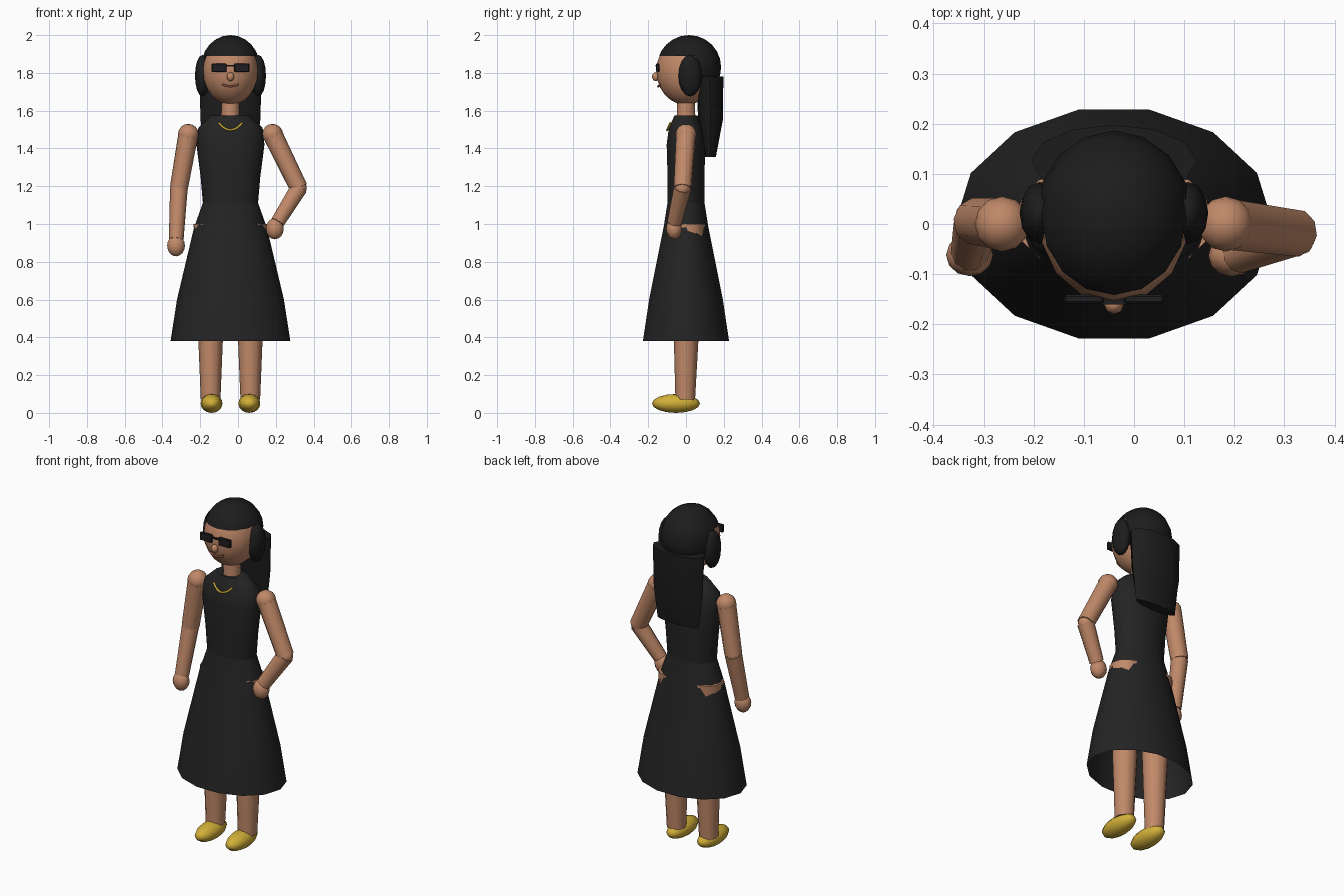
import bpy, bmesh, math
from mathutils import Vector

if "Cube" in bpy.data.objects:
    bpy.data.objects.remove(bpy.data.objects["Cube"])

CX = -0.04  # body centre line


def material(name, rgb):
    m = bpy.data.materials.new(name)
    m.diffuse_color = (*rgb, 1)
    m.use_nodes = True
    m.node_tree.nodes["Principled BSDF"].inputs["Base Color"].default_value = m.diffuse_color
    return m


SKIN = material("skin", (0.53, 0.25, 0.14))
DRESS = material("black_cloth", (0.017, 0.017, 0.017))
HAIR = material("black_hair", (0.012, 0.012, 0.012))
LENS = material("dark_lens", (0.013, 0.013, 0.015))
GOLD = material("gold", (0.64, 0.43, 0.04))
LIPS = material("lips", (0.27, 0.08, 0.05))


def finish(name, bm, mat, angle=50):
    bmesh.ops.recalc_face_normals(bm, faces=bm.faces)
    me = bpy.data.meshes.new(name)
    bm.to_mesh(me)
    bm.free()
    me.materials.append(mat)
    ob = bpy.data.objects.new(name, me)
    bpy.context.collection.objects.link(ob)
    bpy.ops.object.select_all(action='DESELECT')
    ob.select_set(True)
    bpy.context.view_layer.objects.active = ob
    bpy.ops.object.shade_smooth_by_angle(angle=math.radians(angle))
    return ob


def loft(name, rings, mat, sides=14, caps=True):
    """Stack elliptical rings given as (z, y, rx, ry)."""
    bm = bmesh.new()
    loops = []
    for z, y, rx, ry in rings:
        loops.append([bm.verts.new((CX + rx * math.cos(2 * math.pi * i / sides),
                                    y + ry * math.sin(2 * math.pi * i / sides), z))
                      for i in range(sides)])
    for a, b in zip(loops, loops[1:]):
        for i in range(sides):
            j = (i + 1) % sides
            bm.faces.new((a[i], a[j], b[j], b[i]))
    if caps:
        bm.faces.new(loops[0])
        bm.faces.new(loops[-1])
    return finish(name, bm, mat)


def limb(name, p, q, r1, r2, mat, sides=10):
    """Tapered cylinder from p to q."""
    p, q = Vector(p), Vector(q)
    bm = bmesh.new()
    bmesh.ops.create_cone(bm, cap_ends=True, segments=sides, radius1=r1,
                          radius2=r2, depth=(q - p).length)
    rot = (q - p).to_track_quat('Z', 'Y').to_matrix().to_4x4()
    bmesh.ops.transform(bm, matrix=rot, verts=bm.verts)
    bmesh.ops.translate(bm, vec=(p + q) / 2, verts=bm.verts)
    return finish(name, bm, mat)


def ball_mesh(c, r, u=12, v=8):
    bm = bmesh.new()
    bmesh.ops.create_uvsphere(bm, u_segments=u, v_segments=v, radius=1)
    bmesh.ops.scale(bm, vec=r, verts=bm.verts)
    bmesh.ops.translate(bm, vec=c, verts=bm.verts)
    return bm


def ball(name, c, r, mat, u=12, v=8):
    return finish(name, ball_mesh(c, r, u, v), mat, 60)


def box(name, c, size, mat, bevel=0.0):
    bm = bmesh.new()
    bmesh.ops.create_cube(bm, size=1)
    bmesh.ops.scale(bm, vec=size, verts=bm.verts)
    bmesh.ops.translate(bm, vec=c, verts=bm.verts)
    if bevel:
        bmesh.ops.bevel(bm, geom=bm.edges[:], offset=bevel, segments=1, affect='EDGES')
    return finish(name, bm, mat, 30)


def tube(name, pts, r, mat):
    cu = bpy.data.curves.new(name, 'CURVE')
    cu.dimensions = '3D'
    cu.bevel_depth = r
    cu.bevel_resolution = 1
    cu.use_fill_caps = True
    sp = cu.splines.new('POLY')
    sp.points.add(len(pts) - 1)
    for point, co in zip(sp.points, pts):
        point.co = (*co, 1)
    cu.materials.append(mat)
    ob = bpy.data.objects.new(name, cu)
    bpy.context.collection.objects.link(ob)
    return ob


# Dress
loft("skirt", [(0.38, 0, 0.317, 0.234), (0.6, 0, 0.283, 0.2),
               (0.98, 0, 0.193, 0.122), (1.115, 0, 0.145, 0.10)], DRESS, caps=False)
loft("bodice", [(1.10, 0, 0.145, 0.10), (1.25, 0, 0.158, 0.10), (1.42, 0, 0.18, 0.105),
                (1.51, 0, 0.17, 0.093), (1.575, 0, 0.10, 0.062)], DRESS)

# Legs and shoes
for side, s in (("left", -1), ("right", 1)):
    limb(side + "_leg", (CX + s * 0.105, -0.004, 0.07), (CX + s * 0.105, 0.01, 1.0),
         0.052, 0.09, SKIN, 12)
    ball(side + "_shoe", (CX + s * 0.1, -0.053, 0.05), (0.058, 0.127, 0.05), GOLD, 12, 8)

# Arms: shoulder, elbow, wrist, hand
ARMS = {"left": ((-0.263, 0, 1.475), (-0.313, 0.005, 1.19), (-0.327, -0.055, 0.92),
                 (-0.328, -0.062, 0.885)),
        "right": ((0.183, 0, 1.475), (0.322, -0.018, 1.19), (0.21, -0.06, 1.01),
                  (0.195, -0.063, 0.975))}
for side, (shoulder, elbow, wrist, hand) in ARMS.items():
    ball(side + "_shoulder", shoulder, (0.055, 0.055, 0.055), SKIN)
    limb(side + "_upper_arm", shoulder, elbow, 0.053, 0.048, SKIN)
    ball(side + "_elbow", elbow, (0.042, 0.042, 0.042), SKIN)
    limb(side + "_forearm", elbow, wrist, 0.047, 0.039, SKIN)
    ball(side + "_hand", hand, (0.047, 0.042, 0.056), SKIN)

# Neck and head
limb("neck", (CX, 0, 1.55), (CX, 0, 1.67), 0.05, 0.046, SKIN, 12)
ball("head", (CX, 0, 1.81), (0.148, 0.157, 0.18), SKIN, 14, 12)
ball("nose", (CX, -0.16, 1.78), (0.02, 0.02, 0.024), SKIN, 8, 6)
tube("mouth", [(CX + t * 0.043, -0.147 + 0.009 * t * t, 1.728 + 0.01 * t * t)
               for t in (-1, -0.5, 0, 0.5, 1)], 0.006, LIPS)

# Hair cap: ellipsoid with the face side cut away
bm = ball_mesh((CX, 0.016, 1.83), (0.156, 0.17, 0.17), 16, 12)
for co, no in (((0, 0, 1.89), (0, 0, 1)), ((0, 0.05, 0), (0, 1, 0))):
    bmesh.ops.bisect_plane(bm, geom=bm.verts[:] + bm.edges[:] + bm.faces[:],
                           plane_co=co, plane_no=no)
face_side = [f for f in bm.faces if f.calc_center_median().z < 1.89
             and f.calc_center_median().y < 0.05]
bmesh.ops.delete(bm, geom=face_side, context='FACES')
finish("hair_cap", bm, HAIR, 60)

# Side locks and long back hair
for side, s in (("left", -1), ("right", 1)):
    ball(side + "_hair_lock", (CX + s * 0.148, 0.022, 1.785), (0.04, 0.062, 0.11), HAIR)
loft("back_hair", [(1.355, 0.13, 0.135, 0.028), (1.55, 0.13, 0.158, 0.065),
                   (1.78, 0.125, 0.165, 0.073)], HAIR, 12)

# Sunglasses
for side, s in (("left", -1), ("right", 1)):
    box(side + "_lens", (CX + s * 0.06, -0.15, 1.827), (0.08, 0.018, 0.046), LENS, 0.004)
box("glasses_bridge", (CX, -0.155, 1.838), (0.06, 0.012, 0.009), LENS)

# Necklace
tube("necklace", [(CX + t * 0.062, -0.1 + 0.018 * t * t, 1.498 + 0.037 * t * t)
                  for t in (-1, -0.75, -0.5, -0.25, 0, 0.25, 0.5, 0.75, 1)], 0.006, GOLD)
